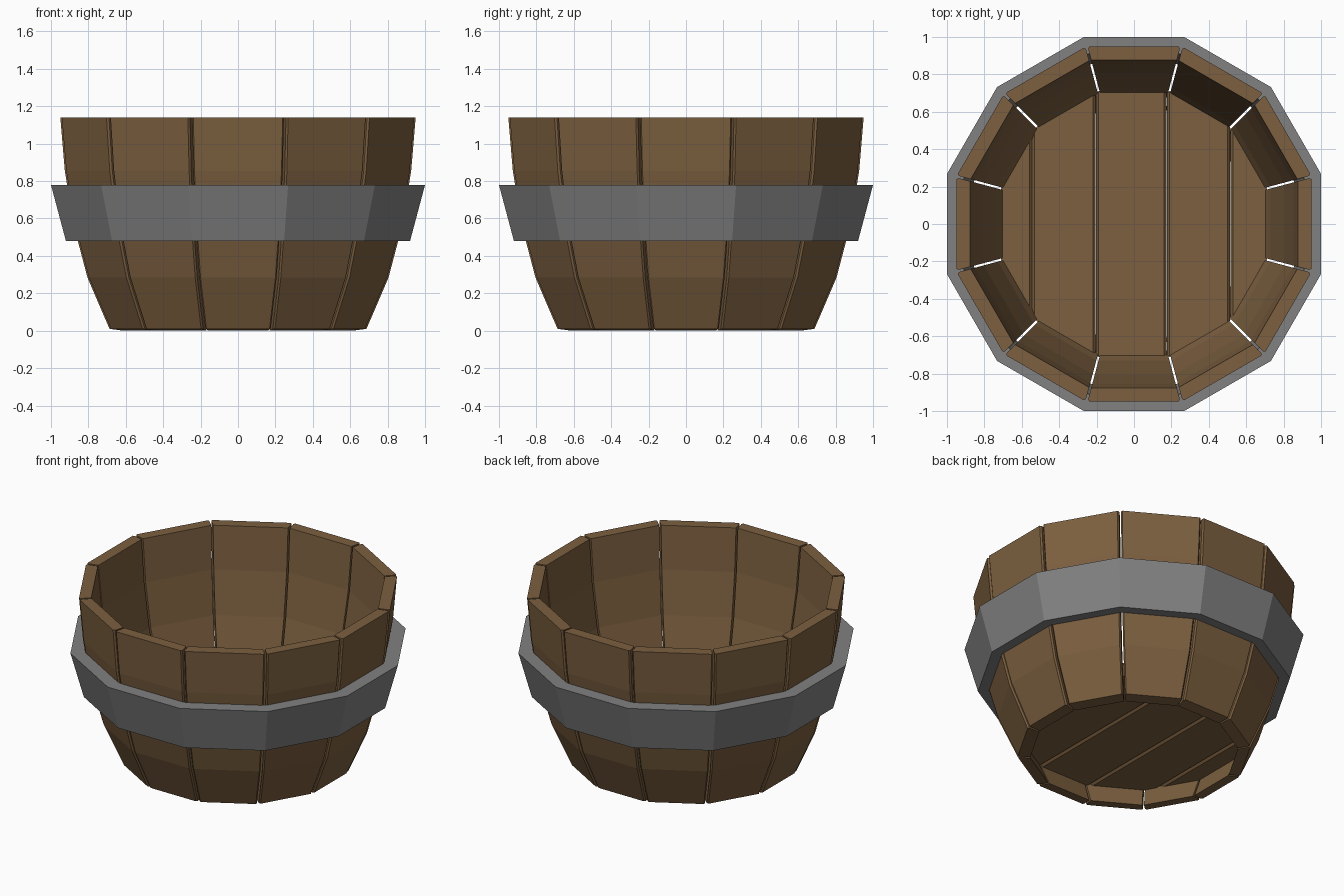
import bpy, bmesh, math
from mathutils import Vector, Matrix

if "Cube" in bpy.data.objects:
    bpy.data.objects.remove(bpy.data.objects["Cube"])

SIDES = 12
TAN = math.tan(math.pi / SIDES)


def material(name, rgb):
    m = bpy.data.materials.new(name)
    m.diffuse_color = (*rgb, 1)
    m.use_nodes = True
    m.node_tree.nodes["Principled BSDF"].inputs["Base Color"].default_value = m.diffuse_color
    return m


wood = material("brown wood", (0.20, 0.115, 0.050))
iron = material("grey iron", (0.22, 0.22, 0.22))


def finish(bm, name, mat):
    bmesh.ops.recalc_face_normals(bm, faces=bm.faces[:])
    me = bpy.data.meshes.new(name)
    bm.to_mesh(me)
    bm.free()
    me.materials.append(mat)
    ob = bpy.data.objects.new(name, me)
    bpy.context.collection.objects.link(ob)
    return ob


def loft(bm, loops, cap=True):
    """Join loops of points with quads; cap the ends or close the tube."""
    rows = [[bm.verts.new(p) for p in loop] for loop in loops]
    n = len(rows[0])
    pairs = list(zip(rows, rows[1:]))
    if cap:
        bm.faces.new(rows[0])
        bm.faces.new(rows[-1])
    else:
        pairs.append((rows[-1], rows[0]))
    for a, b in pairs:
        for i in range(n):
            j = (i + 1) % n
            bm.faces.new((a[i], a[j], b[j], b[i]))


def polygon(apothem, z):
    """Twelve-sided ring with flats facing the axes."""
    r = apothem / math.cos(math.pi / SIDES)
    return [Vector((r * math.cos((i + 0.5) * 2 * math.pi / SIDES),
                    r * math.sin((i + 0.5) * 2 * math.pi / SIDES), z)) for i in range(SIDES)]


# Staves: curved planks with chamfered outer edges and a slim gap
PROFILE = [(0.687, 0.01), (0.805, 0.285), (0.88, 0.57), (0.926, 0.855), (0.95, 1.14)]
THICK, GAP, CHAMFER = 0.074, 0.006, 0.012
for k in range(SIDES):
    loops = []
    for ro, z in PROFILE:
        ri, rm = ro - THICK, ro - CHAMFER
        wi, wm = ri * TAN - GAP, rm * TAN - GAP
        wo = ro * TAN - GAP - CHAMFER * 0.8
        zi = 0.0 if z < 0.1 else z
        loops.append([Vector(p) for p in ((ri, -wi, zi), (rm, -wm, z), (ro, -wo, z),
                                          (ro, wo, z), (rm, wm, z), (ri, wi, zi))])
    bm = bmesh.new()
    loft(bm, loops)
    bm.transform(Matrix.Rotation(k * 2 * math.pi / SIDES, 4, 'Z'))
    finish(bm, f"stave_{k + 1}", wood)

# Floor planks: slices of a twelve-sided disc with chamfered seams
Z0, Z1, SEAM = 0.14, 0.22, 0.014
cuts = [-1, -0.545, -0.205, 0.175, 0.515, 1]
for k, (x0, x1) in enumerate(zip(cuts, cuts[1:])):
    bm = bmesh.new()
    loft(bm, [polygon(0.675, Z0), polygon(0.71, Z1)])
    for x, s in ((x0, -1), (x1, 1)):
        if abs(x) == 1:
            continue
        for co, no in (((x - s * 0.0005, 0, 0), (s, 0, 0)),
                       ((x - s * SEAM, 0, Z1), (s, 0, 1)),
                       ((x - s * SEAM, 0, Z0), (s, 0, -1))):
            bmesh.ops.bisect_plane(bm, geom=bm.verts[:] + bm.edges[:] + bm.faces[:],
                                   plane_co=co, plane_no=no, clear_outer=True)
            bmesh.ops.holes_fill(bm, edges=[e for e in bm.edges if e.is_boundary], sides=0)
    finish(bm, f"floor_plank_{k + 1}", wood)

# Hoop: flared iron band
bm = bmesh.new()
loft(bm, [polygon(0.92, 0.48), polygon(1.0, 0.78), polygon(0.91, 0.78), polygon(0.855, 0.48)], cap=False)
finish(bm, "hoop", iron)
